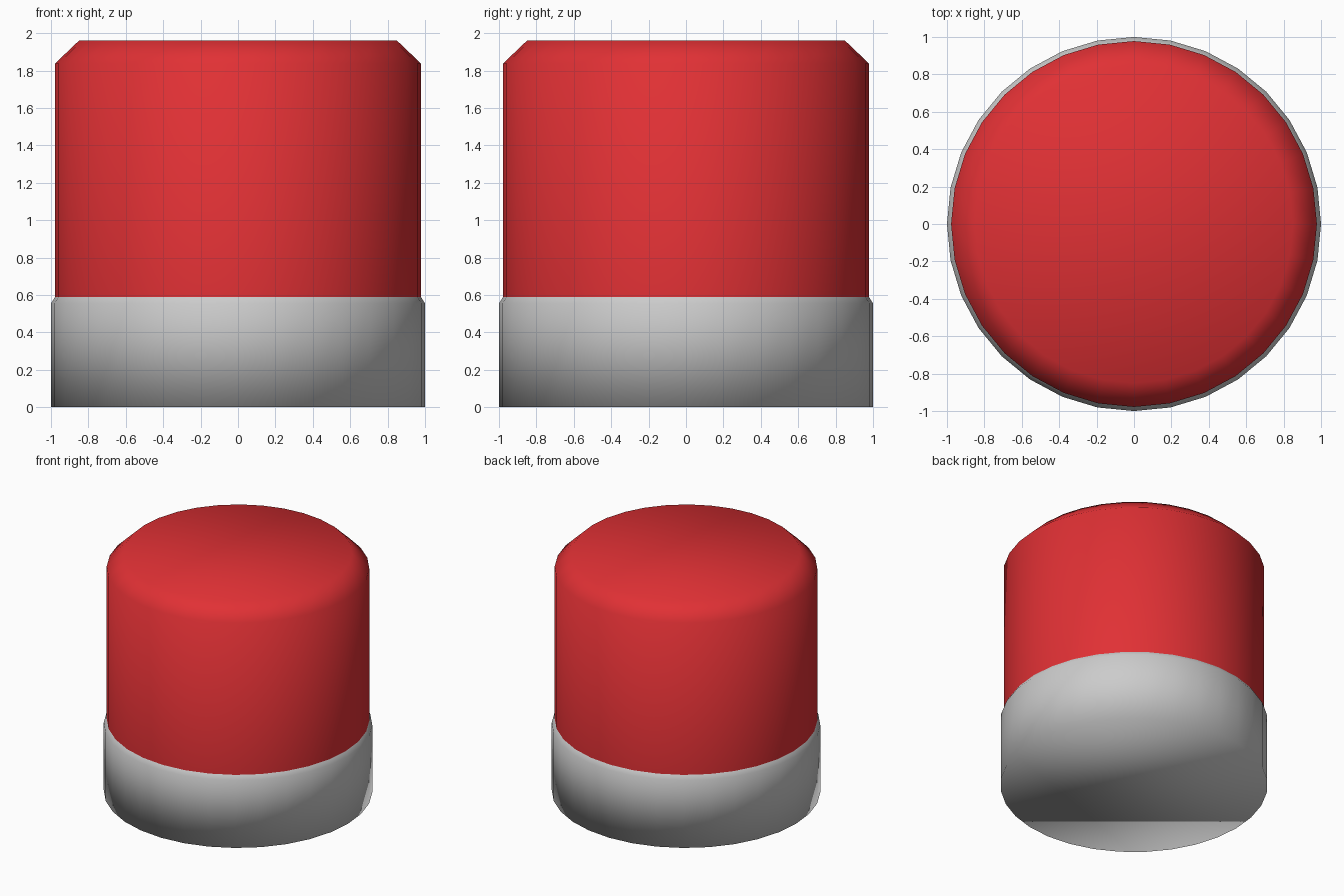
import bpy
import bmesh
from math import cos, sin, tau

if "Cube" in bpy.data.objects:
    bpy.data.objects.remove(bpy.data.objects["Cube"])

SIDES = 32


def turned_part(name, profile, cap_bottom=False, cap_top=False):
    """Revolve (radius, z) points around z, with optional flat end caps."""
    bm = bmesh.new()
    rings = [[bm.verts.new((r * cos(tau * i / SIDES), r * sin(tau * i / SIDES), z))
              for i in range(SIDES)] for r, z in profile]
    for low, high in zip(rings, rings[1:]):
        for i in range(SIDES):
            j = (i + 1) % SIDES
            bm.faces.new((low[i], low[j], high[j], high[i]))
    if cap_bottom:
        bm.faces.new(rings[0][::-1])
    if cap_top:
        bm.faces.new(rings[-1])
    for face in bm.faces:
        face.smooth = True
    mesh = bpy.data.meshes.new(name)
    bm.to_mesh(mesh)
    bm.free()
    obj = bpy.data.objects.new(name, mesh)
    bpy.context.collection.objects.link(obj)
    return obj


# Grey base with a narrow chamfered rim
turned_part("base", [(1.0, 0.0), (1.0, 0.555), (0.978, 0.59)], cap_bottom=True)

# Red body with a chamfered top edge, seated on the base rim
body = turned_part("body", [(0.978, 0.59), (0.978, 1.838), (0.85, 1.96)], cap_top=True)
red = bpy.data.materials.new("red")
red.diffuse_color = (0.75, 0.03, 0.035, 1.0)
red.use_nodes = True
red.node_tree.nodes["Principled BSDF"].inputs["Base Color"].default_value = red.diffuse_color
body.data.materials.append(red)
